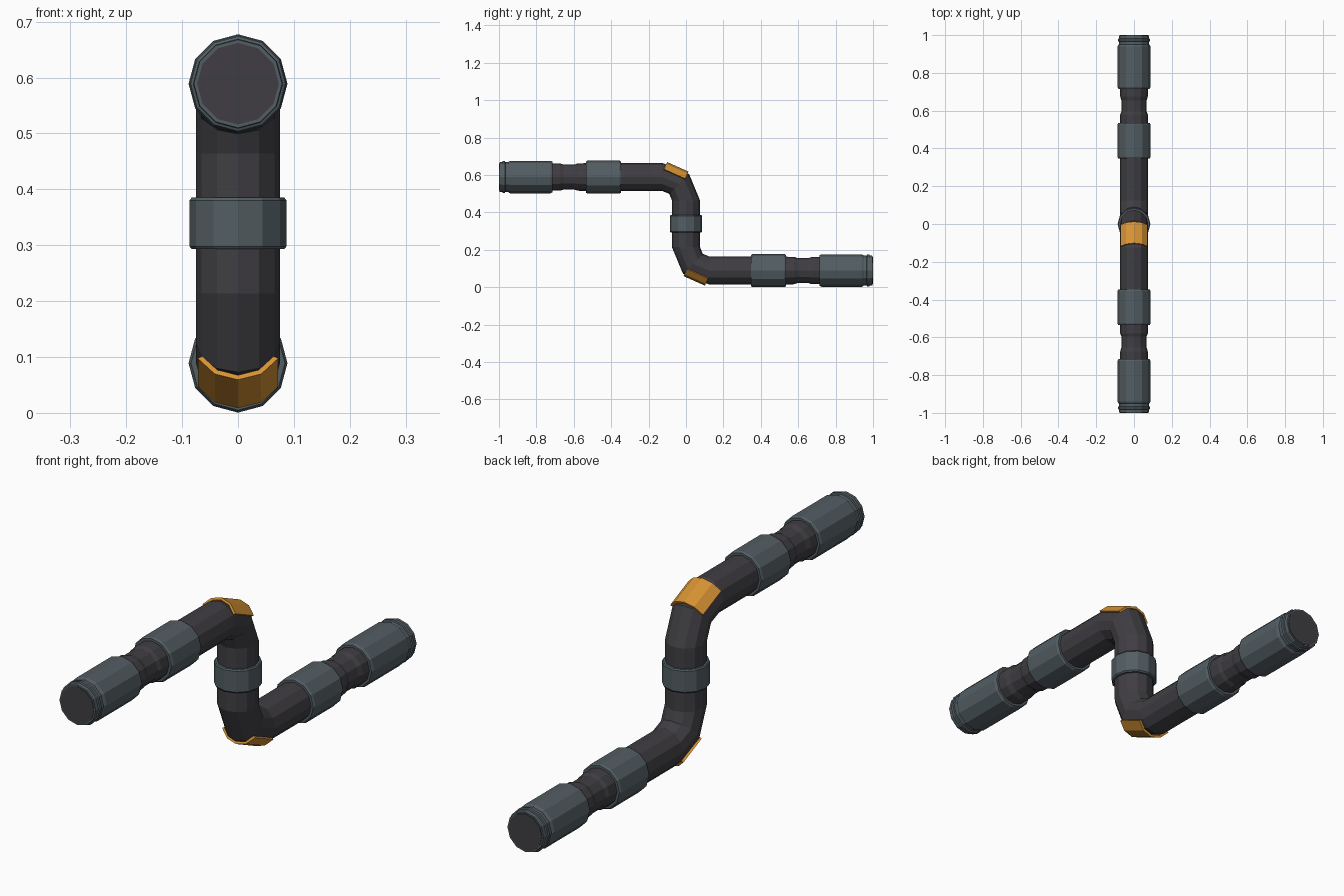
import bpy, bmesh, math
from mathutils import Vector, Matrix

if "Cube" in bpy.data.objects:
    bpy.data.objects.remove(bpy.data.objects["Cube"])

SIDES = 12
Z_TOP, Z_LOW = 0.589, 0.089
Z_MID = (Z_TOP + Z_LOW) / 2
BEND = 0.125


def material(name, rgb):
    m = bpy.data.materials.new(name)
    m.diffuse_color = (*rgb, 1)
    m.use_nodes = True
    m.node_tree.nodes["Principled BSDF"].inputs["Base Color"].default_value = m.diffuse_color
    return m


DARK = material("dark pipe", (0.050, 0.047, 0.054))
GREY = material("blue grey collar", (0.085, 0.110, 0.125))
ORANGE = material("orange plate", (0.68, 0.29, 0.035))


def finish(bm, name, mat):
    bmesh.ops.recalc_face_normals(bm, faces=bm.faces)
    me = bpy.data.meshes.new(name)
    bm.to_mesh(me)
    bm.free()
    me.materials.append(mat)
    ob = bpy.data.objects.new(name, me)
    bpy.context.collection.objects.link(ob)
    return ob


def ring_tube(name, rings, mat):
    """Capped tube through rings (y, z, tangent angle in the yz plane, radius)."""
    bm = bmesh.new()
    prev = first = None
    for y, z, a, r in rings:
        n = Vector((0, -math.sin(a), math.cos(a)))
        cur = []
        for i in range(SIDES):
            t = 2 * math.pi * i / SIDES
            cur.append(bm.verts.new(Vector((r * math.sin(t), y, z)) + n * r * math.cos(t)))
        if prev:
            for i in range(SIDES):
                j = (i + 1) % SIDES
                bm.faces.new((prev[i], prev[j], cur[j], cur[i]))
        else:
            first = cur
        prev = cur
    bm.faces.new(first)
    bm.faces.new(prev)
    return finish(bm, name, mat)


def turned(ob_data):
    """Half-turn about the x axis through the middle of the model."""
    return [(-y, 2 * Z_MID - z, a, r) for y, z, a, r in ob_data]


# Main pipe: upper run with stepped neck, elbow, then the same turned over
q = math.radians(-45)
half = [(y, Z_TOP, 0, r) for y, r in (
    (-1.0, 0.073), (-0.675, 0.073), (-0.655, 0.067), (-0.595, 0.067),
    (-0.58, 0.073), (-0.5, 0.075))]
c = BEND * math.sqrt(0.5)
half += [(-BEND, Z_TOP, 0, 0.075),
         (-BEND + c, Z_TOP - BEND + c, q, 0.075),
         (0, Z_TOP - BEND, 2 * q, 0.075)]
ring_tube("main_pipe", half + turned(half)[::-1], DARK)

# Collars as lathed profiles (position along pipe, radius)
end_profile = [(-0.998, 0.075), (-0.998, 0.079), (-0.982, 0.080), (-0.980, 0.085),
               (-0.968, 0.085), (-0.966, 0.080), (-0.950, 0.080), (-0.948, 0.083),
               (-0.940, 0.0868), (-0.724, 0.0868), (-0.714, 0.082), (-0.714, 0.07)]
mid_profile = [(-0.534, 0.07), (-0.534, 0.084), (-0.526, 0.0885),
               (-0.356, 0.0885), (-0.348, 0.084), (-0.348, 0.07)]
for name, prof in (("end_collar", end_profile), ("run_collar", mid_profile)):
    rings = [(y, Z_TOP, 0, r) for y, r in prof]
    ring_tube(name + "_upper", rings, GREY)
    ring_tube(name + "_lower", turned(rings), GREY)

ring_tube("riser_collar", [(0, Z_MID + d, math.pi / 2, r) for d, r in (
    (-0.046, 0.07), (-0.046, 0.083), (-0.041, 0.0868),
    (0.041, 0.0868), (0.046, 0.083), (0.046, 0.07))], GREY)


# Curved guard plates on the outside of each elbow
def guard_plate(name, flip):
    bm = bmesh.new()
    arc = [math.radians(d) for d in (-60, -30, 0, 30, 60)]
    prof = [(0.083 * math.sin(t), 0.083 * math.cos(t)) for t in arc]
    prof += [(0.074 * math.sin(t), 0.074 * math.cos(t)) for t in reversed(arc)]
    rows = [[bm.verts.new((x, y, z)) for x, z in prof] for y in (-0.0625, 0.0625)]
    k = len(prof)
    for i in range(k):
        j = (i + 1) % k
        bm.faces.new((rows[0][i], rows[0][j], rows[1][j], rows[1][i]))
    for i in range(4):
        for row in rows:
            bm.faces.new((row[i], row[i + 1], row[k - 2 - i], row[k - 1 - i]))
    tilt = math.radians(-24)
    apex = Vector((0, -0.044, 0.644))
    centre = apex - Vector((0, -math.sin(tilt), math.cos(tilt))) * 0.083
    m = Matrix.Translation(centre) @ Matrix.Rotation(tilt, 4, 'X')
    if flip:
        mid = Matrix.Translation((0, 0, Z_MID))
        m = mid @ Matrix.Rotation(math.pi, 4, 'X') @ mid.inverted() @ m
    bm.transform(m)
    return finish(bm, name, ORANGE)


guard_plate("elbow_plate_upper", False)
guard_plate("elbow_plate_lower", True)
